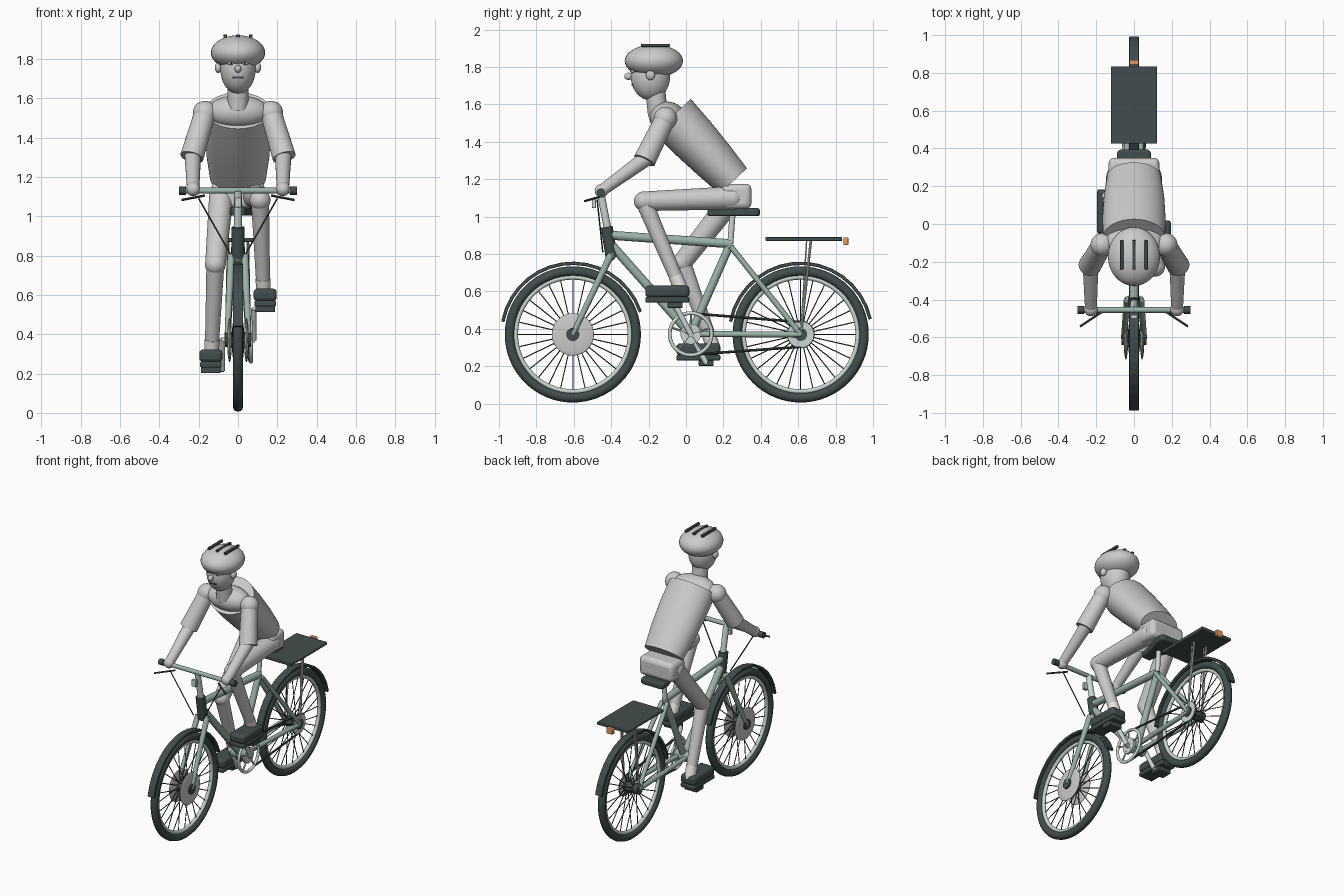
import bpy, bmesh
from math import sin, cos, pi, radians
from mathutils import Vector, Matrix

if "Cube" in bpy.data.objects:
    bpy.data.objects.remove(bpy.data.objects["Cube"])


def material(name, r, g, b):
    m = bpy.data.materials.new(name)
    m.diffuse_color = (r, g, b, 1)
    m.use_nodes = True
    m.node_tree.nodes["Principled BSDF"].inputs["Base Color"].default_value = m.diffuse_color
    return m


FRAME = material("frame_green", .33, .45, .40)
DARK = material("dark", .055, .075, .075)
LIGHT = material("light_metal", .6, .68, .65)
ORANGE = material("orange", .85, .32, .1)
SOCK = material("sock", .85, .82, .78)


def done(name, mat):
    ob = bpy.context.object
    ob.name = name
    if mat:
        ob.data.materials.append(mat)
    return ob


def tube(name, a, b, r1, r2=None, mat=None, n=20):
    a, b = Vector(a), Vector(b)
    d = b - a
    bpy.ops.mesh.primitive_cone_add(vertices=n, radius1=r1, radius2=r1 if r2 is None else r2,
                                    depth=d.length, location=(a + b) / 2,
                                    rotation=d.to_track_quat('Z', 'Y').to_euler())
    return done(name, mat)


def ball(name, c, r, mat=None):
    bpy.ops.mesh.primitive_uv_sphere_add(segments=32, ring_count=18, radius=1, location=c)
    bpy.context.object.scale = r if isinstance(r, tuple) else (r, r, r)
    return done(name, mat)


def box(name, c, size, mat=None, bevel=0, rx=0):
    bpy.ops.mesh.primitive_cube_add(size=1, location=c, rotation=(rx, 0, 0))
    ob = done(name, mat)
    ob.data.transform(Matrix.Diagonal((*size, 1)))
    if bevel:
        m = ob.modifiers.new("bevel", 'BEVEL')
        m.width, m.segments = bevel, 3
    return ob


def ring(name, c, major, minor, mat):
    bpy.ops.mesh.primitive_torus_add(major_segments=64, minor_segments=12, major_radius=major,
                                     minor_radius=minor, location=c, rotation=(0, pi / 2, 0))
    return done(name, mat)


def loft(name, rings, mat=None):
    bm = bmesh.new()
    loops = [[bm.verts.new(p) for p in r] for r in rings]
    n = len(loops[0])
    for a, b in zip(loops, loops[1:]):
        for i in range(n):
            bm.faces.new((a[i], a[(i + 1) % n], b[(i + 1) % n], b[i]))
    bm.faces.new(loops[0][::-1])
    bm.faces.new(loops[-1])
    bmesh.ops.recalc_face_normals(bm, faces=bm.faces)
    me = bpy.data.meshes.new(name)
    bm.to_mesh(me)
    ob = bpy.data.objects.new(name, me)
    bpy.context.collection.objects.link(ob)
    if mat:
        me.materials.append(mat)
    return ob


# Wheels: tyre, rim, hub, spokes and segmented mudguard
AX = .37
for label, wy, a0, a1 in (("front", -.605, 20, 168), ("rear", .613, 14, 168)):
    ring(label + "_tyre", (0, wy, AX), .338, .026, DARK)
    ring(label + "_rim", (0, wy, AX), .306, .013, LIGHT)
    tube(label + "_hub", (-.065, wy, AX), (.065, wy, AX), .035, mat=DARK)
    for i in range(28):
        t = 2 * pi * i / 28
        x = .03 if i % 2 else -.03
        tube(label + "_spoke", (x, wy + .03 * cos(t), AX + .03 * sin(t)),
             (0, wy + .305 * cos(t), AX + .305 * sin(t)), .003, mat=DARK, n=6)
    for i in range(15):
        t = radians(a0 + 4 + (a1 - a0 - 8) * i / 14)
        box(label + "_mudguard_segment", (0, wy + .379 * cos(t), AX + .379 * sin(t)),
            (.052, .075, .018), DARK, .004, t - pi / 2)
for s in (-1, 1):
    ball("front_hub_disc", (.043 * s, -.605, AX), (.012, .113, .113))
tube("rear_sprocket", (.045, .613, AX), (.058, .613, AX), .07, mat=LIGHT, n=32)
ring("rear_sprocket_rim", (.052, .613, AX), .068, .006, DARK)

# Frame
BB, SEAT = (0, .025, .372), (0, .237, .855)
tube("top_tube", (0, -.40, .90), SEAT, .024, mat=FRAME)
tube("down_tube", (0, -.40, .85), BB, .024, mat=FRAME)
tube("seat_tube", BB, SEAT, .022, mat=FRAME)
tube("head_tube", (0, -.424, .945), (0, -.398, .785), .032, mat=DARK)
tube("seat_post", SEAT, (0, .25, 1.03), .016, mat=LIGHT)
tube("bottom_bracket", (-.055, .025, .372), (.055, .025, .372), .035, mat=FRAME)
ball("fork_crown", (0, -.40, .79), (.05, .025, .025), FRAME)
for s in (-1, 1):
    tube("fork_blade", (.035 * s, -.40, .80), (.055 * s, -.605, AX), .019, .014, FRAME)
    tube("seat_stay", (.02 * s, .24, .84), (.055 * s, .613, AX), .015, mat=FRAME)
    tube("chain_stay", (.03 * s, .025, .372), (.055 * s, .613, AX), .016, mat=FRAME)

# Saddle
plan = [(-.035, .115), (.035, .115), (.045, .2), (.088, .32), (.09, .38), (.075, .395),
        (-.075, .395), (-.09, .38), (-.088, .32), (-.045, .2)]
saddle = loft("saddle", [[(x, y, z) for x, y in plan] for z in (1.003, 1.045)], DARK)
m = saddle.modifiers.new("bevel", 'BEVEL')
m.width, m.segments = .012, 3

# Stem, handlebar, levers and cables
tube("stem", (0, -.42, .94), (0, -.457, 1.13), .02, mat=LIGHT)
tube("handlebar", (-.29, -.455, 1.13), (.29, -.455, 1.13), .015, mat=FRAME)
box("headlamp", (0, -.492, 1.07), (.035, .022, .05), LIGHT, .004)
for s in (-1, 1):
    tube("grip", (.265 * s, -.455, 1.13), (.3 * s, -.455, 1.13), .021, mat=DARK)
    tube("brake_lever", (.17 * s, -.465, 1.105), (.285 * s, -.542, 1.083), .006, mat=DARK, n=8)
    tube("brake_cable", (.2 * s, -.475, 1.09), (.04 * s, -.445, .81), .004, mat=DARK, n=6)

# Chain drive, cranks and pedals
ring("chainring", (.066, .025, .372), .112, .01, LIGHT)
tube("crank_spider", (.055, .025, .372), (.07, .025, .372), .055, mat=LIGHT, n=32)
for i in range(5):
    t = 2 * pi * i / 5 + .3
    tube("chainring_arm", (.066, .025, .372),
         (.066, .025 + .11 * cos(t), .372 + .11 * sin(t)), .006, mat=LIGHT, n=8)
for s in (-1, 1):
    tube("chain", (.06, .035, .372 + .11 * s), (.052, .615, AX + .066 * s), .007, mat=DARK, n=8)
    py, pz = .025 - .083 * s, .372 + .155 * s
    tube("crank", (.08 * s, .025, .372), (.08 * s, py, pz), .015, mat=LIGHT)
    tube("crank_axle", (0, .025, .372), (.085 * s, .025, .372), .015, mat=LIGHT)
    tube("pedal_axle", (.07 * s, py, pz), (.18 * s, py, pz), .008, mat=LIGHT)
    box("pedal", (.138 * s, py, pz), (.1, .08, .03), DARK, .005)
    box("shoe_sole", (.138 * s, py - .042, pz + .029), (.11, .235, .03), DARK, .008)
    box("shoe", (.138 * s, py - .042, pz + .073), (.118, .235, .065), DARK, .02)

# Luggage rack and tail lamp
box("rack_plate", (0, .63, .88), (.245, .41, .02), DARK, .005)
for s in (-1, 1):
    tube("rack_leg", (.05 * s, .668, .875), (.06 * s, .613, AX), .007, mat=LIGHT, n=10)
    tube("rack_strut", (.05 * s, .645, .872), (.06 * s, .613, AX), .004, mat=LIGHT, n=8)
box("tail_lamp", (0, .855, .868), (.05, .026, .042), ORANGE, .005)

# Rider torso: leaning elliptical loft
lean = radians(43.2)
place = Matrix.Translation((0, .253, 1.19)) @ Matrix.Rotation(lean, 4, 'X')
sections = [(0, .142, .10), (.16, .16, .117), (.32, .167, .129), (.476, .165, .135)]
loft("torso", [[place @ Vector((a * cos(2 * pi * i / 48), b * sin(2 * pi * i / 48), z))
                for i in range(48)] for z, a, b in sections])
box("pelvis", (0, .27, 1.108), (.27, .16, .135), None, .03)
ball("upper_chest", (0, -.1, 1.53), (.16, .095, .085))

# Arms
for s in (-1, 1):
    sh, el, ha = (.168 * s, -.11, 1.525), (.235 * s, -.222, 1.30), (.228 * s, -.452, 1.138)
    ball("shoulder", sh, .062)
    tube("sleeve", sh, el, .054, .06, n=32)
    ball("elbow", (.23 * s, -.215, 1.31), .042)
    tube("forearm", (.23 * s, -.215, 1.31), ha, .042, .031, n=24)
    ball("hand", ha, .036)

# Legs: right knee raised, left knee lowered
for side, hip, knee, ankle in (
        ("right", (.085, .25, 1.1), (.112, -.225, 1.082), (.13, -.022, .60)),
        ("left", (-.085, .25, 1.1), (-.115, -.02, .755), (-.135, .15, .29))):
    ball(side + "_hip", hip, .062)
    tube(side + "_thigh", hip, knee, .062, .052, n=32)
    ball(side + "_knee", knee, .053)
    tube(side + "_shin", knee, ankle, .046, .034, n=24)
    a, k = Vector(ankle), Vector(knee)
    tube(side + "_sock", a, a + (k - a).normalized() * .09, .037, .038, SOCK, 24)

# Head, face and helmet
tube("neck", (0, -.15, 1.54), (0, -.165, 1.69), .053, n=32)
ball("head", (0, -.19, 1.75), (.09, .105, .128))
ball("helmet", (0, -.172, 1.832), (.138, .156, .088))
ball("nose", (0, -.308, 1.75), (.017, .022, .02))
box("mouth", (0, -.284, 1.705), (.055, .014, .01), DARK)
for s in (-1, 1):
    ball("ear", (.1 * s, -.19, 1.756), (.018, .024, .027))
    ball("eye", (.036 * s, -.283, 1.778), (.016, .012, .01), LIGHT)
    ball("pupil", (.036 * s, -.293, 1.778), .006, DARK)
for x in (-.065, 0, .065):
    box("helmet_vent", (x, -.163, 1.916), (.018, .155, .016), DARK, .003)

# Smooth shading with sharp edges kept
bpy.ops.object.select_all(action='SELECT')
bpy.context.view_layer.objects.active = saddle
bpy.ops.object.shade_smooth_by_angle(angle=radians(35))
